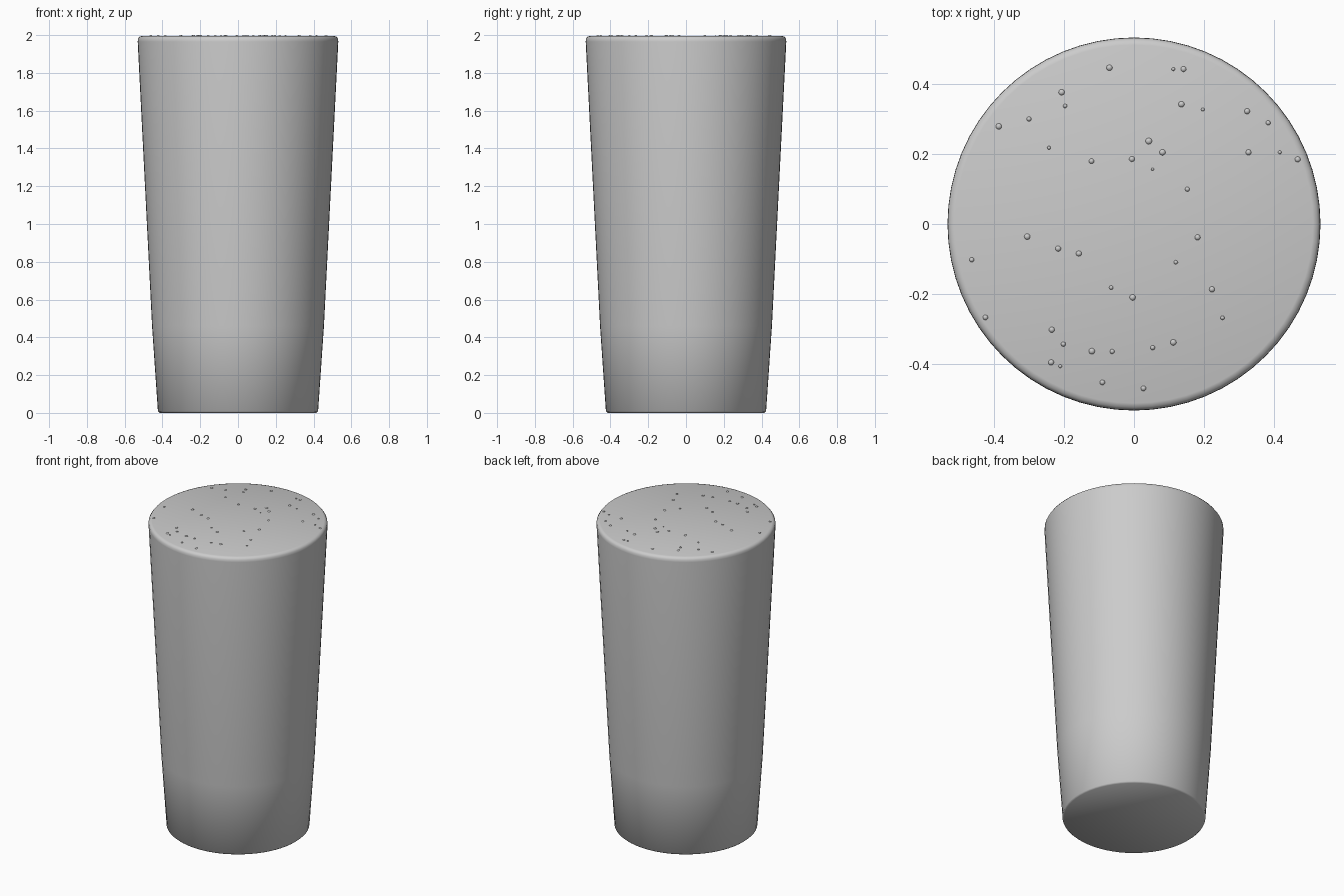
import bpy, bmesh
from math import sin, cos, tau
from mathutils import Matrix

SIDES = 64
TOP = 1.995


def add_object(name, bm):
    bmesh.ops.recalc_face_normals(bm, faces=bm.faces)
    for f in bm.faces:
        f.smooth = True
    mesh = bpy.data.meshes.new(name)
    bm.to_mesh(mesh)
    bm.free()
    obj = bpy.data.objects.new(name, mesh)
    bpy.context.collection.objects.link(obj)
    return obj


def lathe(name, profile):
    bm = bmesh.new()
    rings = [[bm.verts.new((r * cos(tau * i / SIDES), r * sin(tau * i / SIDES), z))
              for i in range(SIDES)] for r, z in profile]
    for a, b in zip(rings, rings[1:]):
        for i in range(SIDES):
            j = (i + 1) % SIDES
            bm.faces.new((a[i], a[j], b[j], b[i]))
    bm.faces.new(rings[0][::-1])
    bm.faces.new(rings[-1])
    return add_object(name, bm)


# Tapered body of liquid with a softened upper rim
lathe("liquid", [(0.415, 0), (0.424, 0.008), (0.455, 0.46), (0.531, 1.965),
                 (0.530, 1.98), (0.522, 1.991), (0.51, TOP)])

# Small bubbles resting in the surface: x, y, radius
BUBBLES = [
    (-.07, .445, .010), (.112, .441, .005), (.141, .441, .009), (-.206, .375, .010),
    (-.196, .336, .006), (-.385, .278, .010), (-.299, .299, .007), (-.242, .217, .005),
    (-.121, .179, .008), (-.006, .185, .009), (.042, .236, .011), (.081, .204, .010),
    (.053, .156, .004), (.135, .341, .010), (.196, .326, .005), (.322, .321, .009),
    (.382, .288, .007), (.326, .204, .009), (.415, .204, .005), (.466, .184, .009),
    (.152, .099, .007), (.181, -.038, .009), (.119, -.109, .006), (.222, -.186, .009),
    (.252, -.267, .006), (.112, -.337, .010), (.053, -.352, .007), (-.062, -.363, .007),
    (-.12, -.362, .010), (-.004, -.209, .010), (-.065, -.181, .006), (-.157, -.084, .009),
    (-.216, -.07, .009), (-.304, -.036, .010), (-.462, -.102, .007), (-.423, -.266, .008),
    (-.234, -.301, .009), (-.201, -.342, .007), (-.236, -.394, .009), (-.21, -.405, .005),
    (-.09, -.451, .008), (.027, -.468, .008),
]
bm = bmesh.new()
for x, y, r in BUBBLES:
    z = min(TOP, 2 - r) + 0.0
    z = max(z, TOP - r * 0.6)
    place = Matrix.Translation((x, y, z)) @ Matrix.Diagonal((1, 1, min(1, (2 - z) / r), 1))
    bmesh.ops.create_uvsphere(bm, u_segments=16, v_segments=10, radius=r, matrix=place)
add_object("surface_bubbles", bm)
